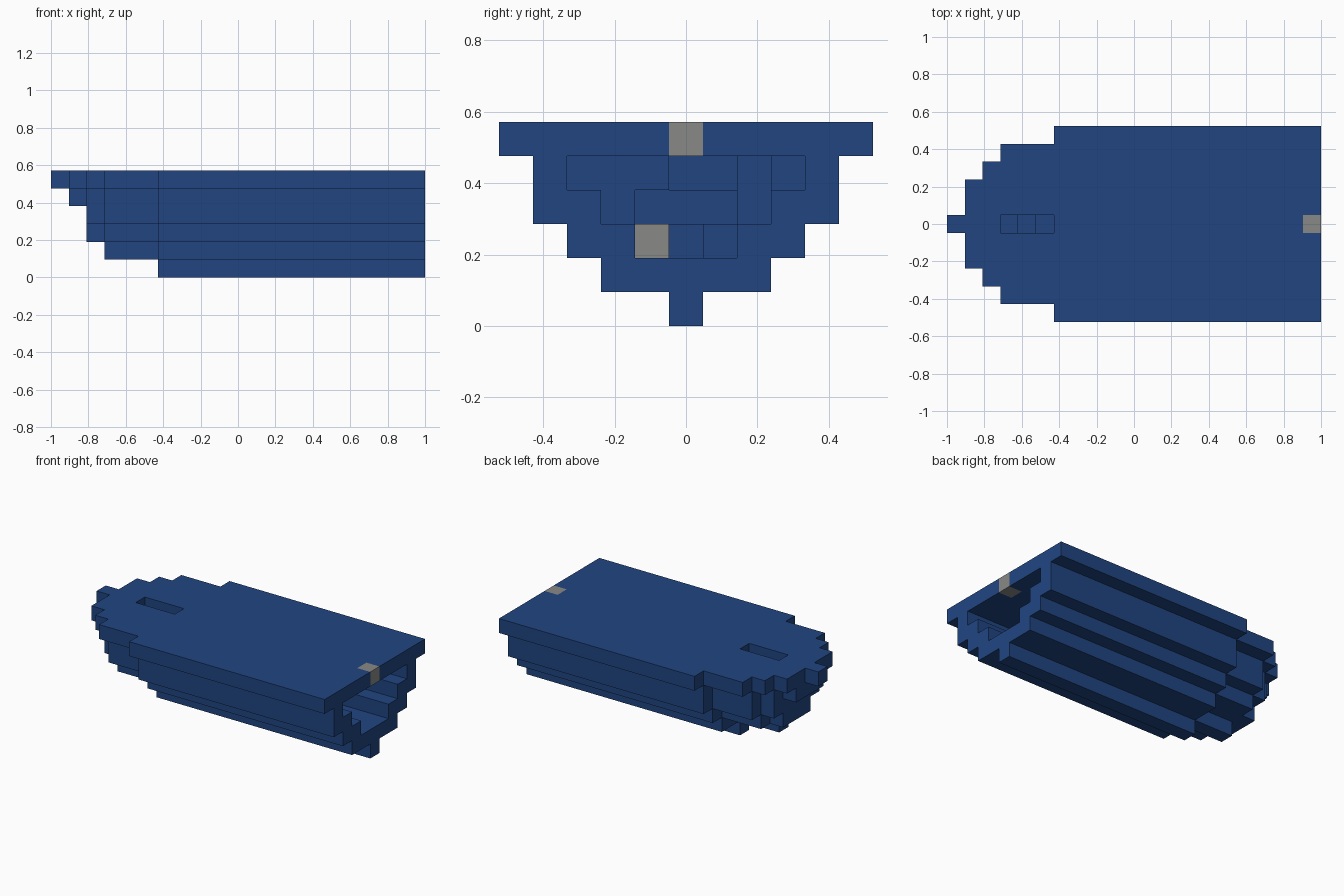
import bpy, bmesh
from mathutils import Vector

cube = bpy.data.objects.get("Cube")
if cube:
    bpy.data.objects.remove(cube, do_unlink=True)

LENGTH = 21
UNIT = 2 / LENGTH


def make_material(name, rgb):
    mat = bpy.data.materials.new(name)
    mat.use_nodes = True
    mat.diffuse_color = (*rgb, 1)
    mat.node_tree.nodes["Principled BSDF"].inputs["Base Color"].default_value = (*rgb, 1)
    return mat


blue = make_material("navy blue", (0.015, 0.06, 0.222))
grey = make_material("stone grey", (0.25, 0.25, 0.245))


def tier(z, steps):
    """One storey of blocks; each step is (first block, half width)."""
    cells = set()
    for start, half in steps:
        cells |= {(x, y, z) for x in range(start, LENGTH) for y in range(-half, half + 1)}
    return cells


def row(x, y, z):
    """A run of blocks from x to the stern."""
    return {(i, y, z) for i in range(x, LENGTH)}


# Keel, stepped hull and deck
keel = tier(0, [(6, 0)])
hull = (tier(1, [(6, 2), (3, 0)]) | tier(2, [(6, 3), (3, 2), (2, 1)])
        | tier(3, [(6, 4), (3, 3), (2, 2)])
        | tier(4, [(6, 4), (3, 3), (2, 2), (1, 1)]))
deck = tier(5, [(6, 5), (3, 4), (2, 3), (1, 2), (0, 0)])

# Hold open at the stern, with a bulkhead on the right
for y, start in {-3: 8, -2: 8, -1: 8, 0: 4, 1: 4, 2: 6, 3: 7}.items():
    hull -= row(start, y, 4)
for y, start in {-2: 8, -1: 5, 0: 5, 1: 5, 2: 6}.items():
    hull -= row(start, y, 3)
for y, start in {-1: 6, 0: 6, 1: 7}.items():
    hull -= row(start, y, 2)

# Stairwell through the deck, above the steps
deck -= {(x, 0, 5) for x in range(3, 6)}

# Grey blocks at the stern and in the hold
stern_block = {(LENGTH - 1, 0, 5)}
hold_block = {(6, -1, 2)}
deck -= stern_block

parts = [("keel", keel, blue), ("hull", hull, blue), ("deck", deck, blue),
         ("stern_block", stern_block, grey), ("hold_block", hold_block, grey)]
solid = set().union(*(cells for _, cells, _ in parts))


def build(name, cells, mat):
    """Skin the blocks with only their exposed faces."""
    bm = bmesh.new()
    for cell in sorted(cells):
        centre = Vector(cell) + Vector((0.5 - LENGTH / 2, 0, 0.5))
        for axis in range(3):
            for sign in (-1, 1):
                normal = Vector((0, 0, 0))
                normal[axis] = sign
                if tuple(c + int(n) for c, n in zip(cell, normal)) in solid:
                    continue
                side = Vector((0, 0, 0))
                side[(axis + 1) % 3] = 0.5
                up = normal.cross(side)
                mid = centre + normal / 2
                corners = (mid - side - up, mid + side - up, mid + side + up, mid - side + up)
                bm.faces.new([bm.verts.new(c * UNIT) for c in corners])
    bmesh.ops.remove_doubles(bm, verts=bm.verts, dist=UNIT / 100)
    mesh = bpy.data.meshes.new(name)
    bm.to_mesh(mesh)
    bm.free()
    mesh.materials.append(mat)
    bpy.context.collection.objects.link(bpy.data.objects.new(name, mesh))


for part in parts:
    build(*part)
